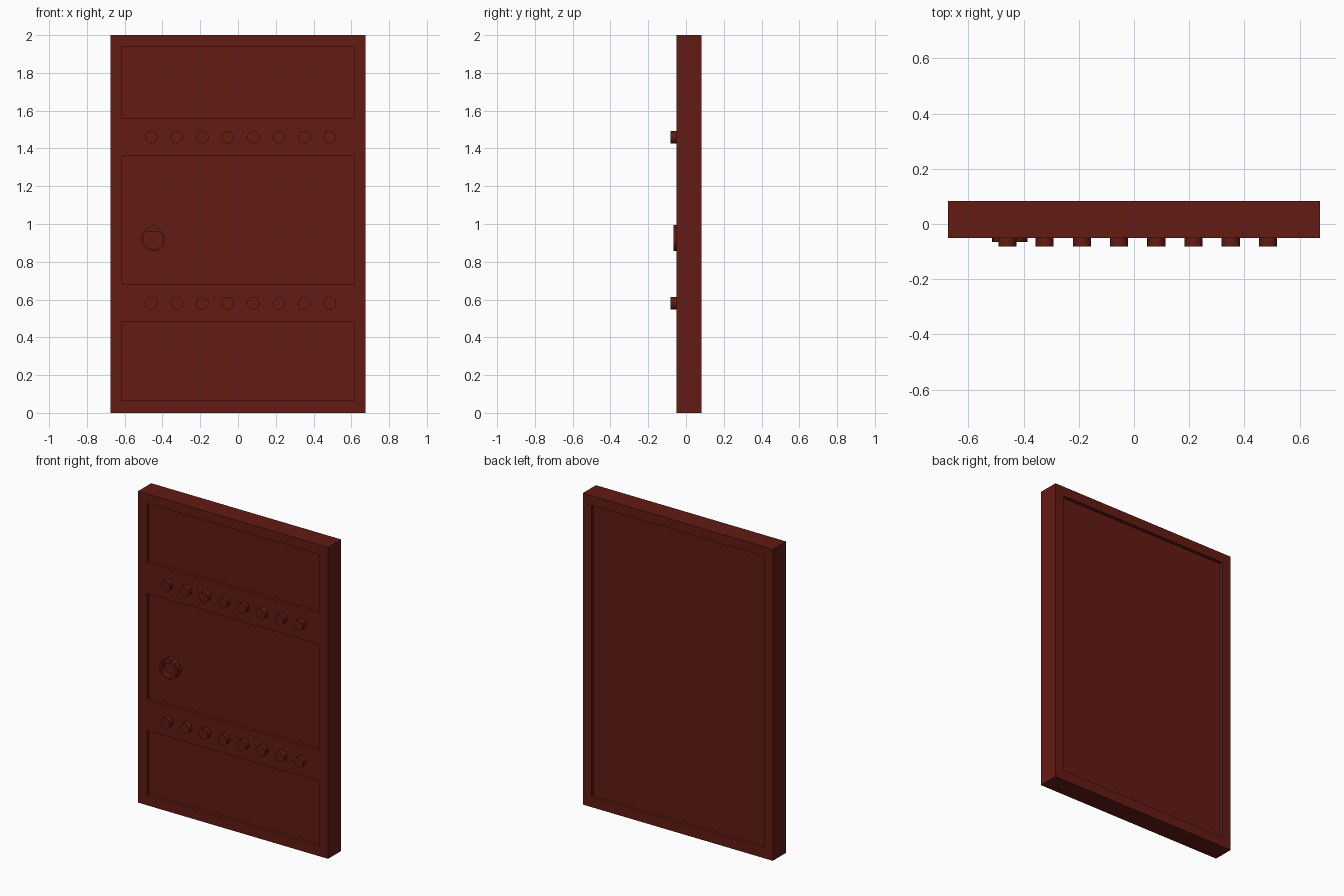
import bpy, bmesh, math
from mathutils import Matrix

if "Cube" in bpy.data.objects:
    bpy.data.objects.remove(bpy.data.objects["Cube"])

FRONT, BACK = -0.05, 0.083      # faces of the door frame
RECESS = 0.022                  # depth of the sunken panels
PANEL = FRONT + RECESS

red = bpy.data.materials.new("dark_red_paint")
red.diffuse_color = (0.125, 0.011, 0.0065, 1)
red.use_nodes = True
red.node_tree.nodes["Principled BSDF"].inputs["Base Color"].default_value = red.diffuse_color


def finish(name, bm):
    bmesh.ops.recalc_face_normals(bm, faces=bm.faces)
    me = bpy.data.meshes.new(name)
    bm.to_mesh(me)
    bm.free()
    me.materials.append(red)
    ob = bpy.data.objects.new(name, me)
    bpy.context.collection.objects.link(ob)
    return ob


def box(name, x0, x1, y0, y1, z0, z1):
    bm = bmesh.new()
    bmesh.ops.create_cube(bm, size=1, matrix=Matrix.Translation(
        ((x0 + x1) / 2, (y0 + y1) / 2, (z0 + z1) / 2)) @ Matrix.Diagonal(
        (x1 - x0, y1 - y0, z1 - z0, 1)))
    return finish(name, bm)


def smooth(ob):
    bpy.ops.object.select_all(action='DESELECT')
    ob.select_set(True)
    bpy.context.view_layer.objects.active = ob
    bpy.ops.object.shade_smooth_by_angle(angle=math.radians(35))


def peg(name, x, z, r, y0, y1, sides=24):
    bm = bmesh.new()
    bmesh.ops.create_cone(bm, cap_ends=True, segments=sides, radius1=r, radius2=r,
                          depth=y1 - y0, matrix=Matrix.Translation((x, (y0 + y1) / 2, z))
                          @ Matrix.Rotation(math.pi / 2, 4, 'X'))
    ob = finish(name, bm)
    smooth(ob)
    return ob


# Door slab, with three sunken panels in front and one behind
door = box("door_slab", -0.675, 0.675, FRONT, BACK, 0, 2)
cutters = [box("front_cutter", -0.613, 0.613, FRONT - 0.1, PANEL, z0, z1)
           for z0, z1 in ((0.065, 0.48), (0.68, 1.36), (1.56, 1.938))]
cutters.append(box("back_cutter", -0.613, 0.613, BACK - RECESS, BACK + 0.1, 0.065, 1.938))
bpy.context.view_layer.objects.active = door
for c in cutters:
    m = door.modifiers.new("recess", 'BOOLEAN')
    m.operation, m.solver, m.object = 'DIFFERENCE', 'EXACT', c
    bpy.ops.object.modifier_apply(modifier=m.name)
    bpy.data.objects.remove(c)

# Two rows of studs on the cross bands
for row, z in (("lower", 0.58), ("upper", 1.46)):
    for i in range(8):
        peg(f"{row}_stud_{i + 1}", -0.459 + 0.135 * i, z, 0.033, FRONT, -0.082)

# Ring handle: flat-sided ring swept around the y axis
bm = bmesh.new()
cx, cz, n = -0.45, 0.92, 32
loops = []
for i in range(n):
    a = 2 * math.pi * i / n
    loops.append([bm.verts.new((cx + r * math.cos(a), y, cz + r * math.sin(a)))
                  for r, y in ((0.064, PANEL), (0.064, -0.065), (0.052, -0.065), (0.052, PANEL))])
for i in range(n):
    p, q = loops[i], loops[(i + 1) % n]
    for k in range(4):
        bm.faces.new((p[k], p[(k + 1) % 4], q[(k + 1) % 4], q[k]))
smooth(finish("handle_ring", bm))

# Knuckle and bracket holding the ring
peg("handle_knuckle", cx, 0.975, 0.019, PANEL, -0.066, 16)
box("handle_bracket", cx - 0.035, cx + 0.035, -0.06, PANEL, 0.957, 0.968)
